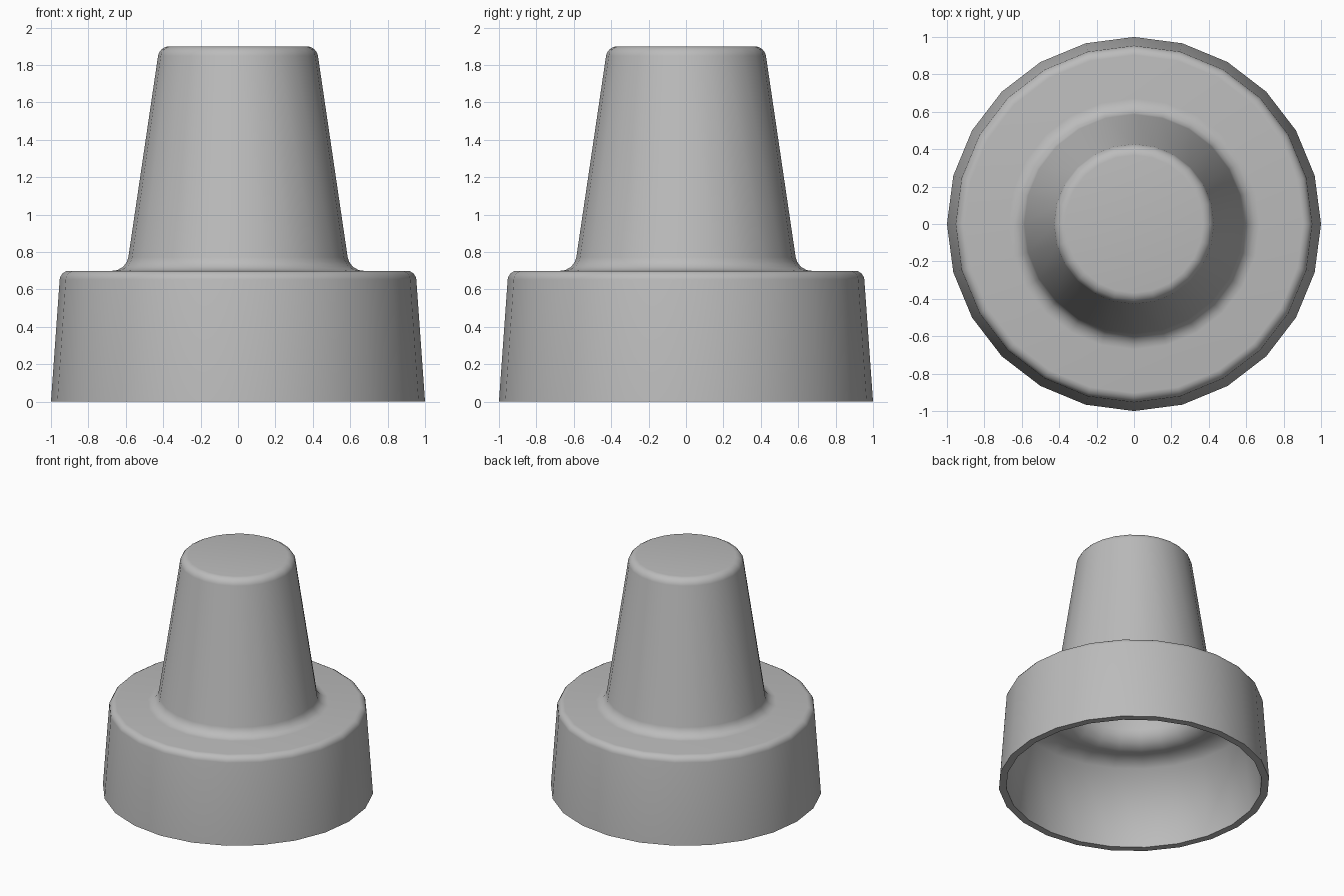
import bpy, bmesh, math
from mathutils import Vector

cube = bpy.data.objects.get("Cube")
if cube:
    bpy.data.objects.remove(cube)

SIDES = 24
STEPS = 4


def rounded(corners):
    """Turn (radius, height, fillet) corners into a profile with rounded bends."""
    pts = [Vector((c[0], c[1])) for c in corners]
    out = []
    for i, (p, (_, _, r)) in enumerate(zip(pts, corners)):
        if r == 0:
            out.append(p)
            continue
        a = (pts[i - 1] - p).normalized()
        b = (pts[i + 1] - p).normalized()
        half = a.angle(b) / 2
        centre = p + (a + b).normalized() * (r / math.sin(half))
        start = p + a * (r / math.tan(half)) - centre
        end = p + b * (r / math.tan(half)) - centre
        for k in range(STEPS + 1):
            out.append(centre + start.lerp(end, k / STEPS).normalized() * r)
    return out


# Outer skin from top centre to rim, then inner skin back up to the centre
profile = rounded([
    (0, 1.90, 0), (0.42, 1.90, 0.06), (0.597, 0.70, 0.085),
    (0.95, 0.70, 0.05), (1.0, 0.0, 0),
    (0.945, 0.0, 0), (0.895, 0.64, 0),
    (0.545, 0.64, 0.14), (0.37, 1.84, 0), (0, 1.84, 0),
])

# Revolve the profile into a hollow stepped cap
bm = bmesh.new()
verts = [bm.verts.new((p.x, 0, p.y)) for p in profile]
edges = [bm.edges.new(pair) for pair in zip(verts, verts[1:])]
bmesh.ops.spin(bm, geom=verts + edges, cent=(0, 0, 0), axis=(0, 0, 1),
               angle=math.tau, steps=SIDES, use_duplicate=False)
bmesh.ops.remove_doubles(bm, verts=bm.verts, dist=0.0005)
bmesh.ops.recalc_face_normals(bm, faces=bm.faces)
for f in bm.faces:
    f.smooth = True
# Keep both edges of the bottom rim crisp
for e in bm.edges:
    if all(v.co.z < 0.001 for v in e.verts):
        e.smooth = False

mesh = bpy.data.meshes.new("hollow_stepped_cap")
bm.to_mesh(mesh)
bm.free()
cap = bpy.data.objects.new("hollow_stepped_cap", mesh)
bpy.context.collection.objects.link(cap)

# Plain grey plastic
grey = bpy.data.materials.new("plain grey")
grey.use_nodes = True
color = (0.5, 0.5, 0.5, 1)
grey.diffuse_color = color
grey.node_tree.nodes["Principled BSDF"].inputs["Base Color"].default_value = color
mesh.materials.append(grey)
